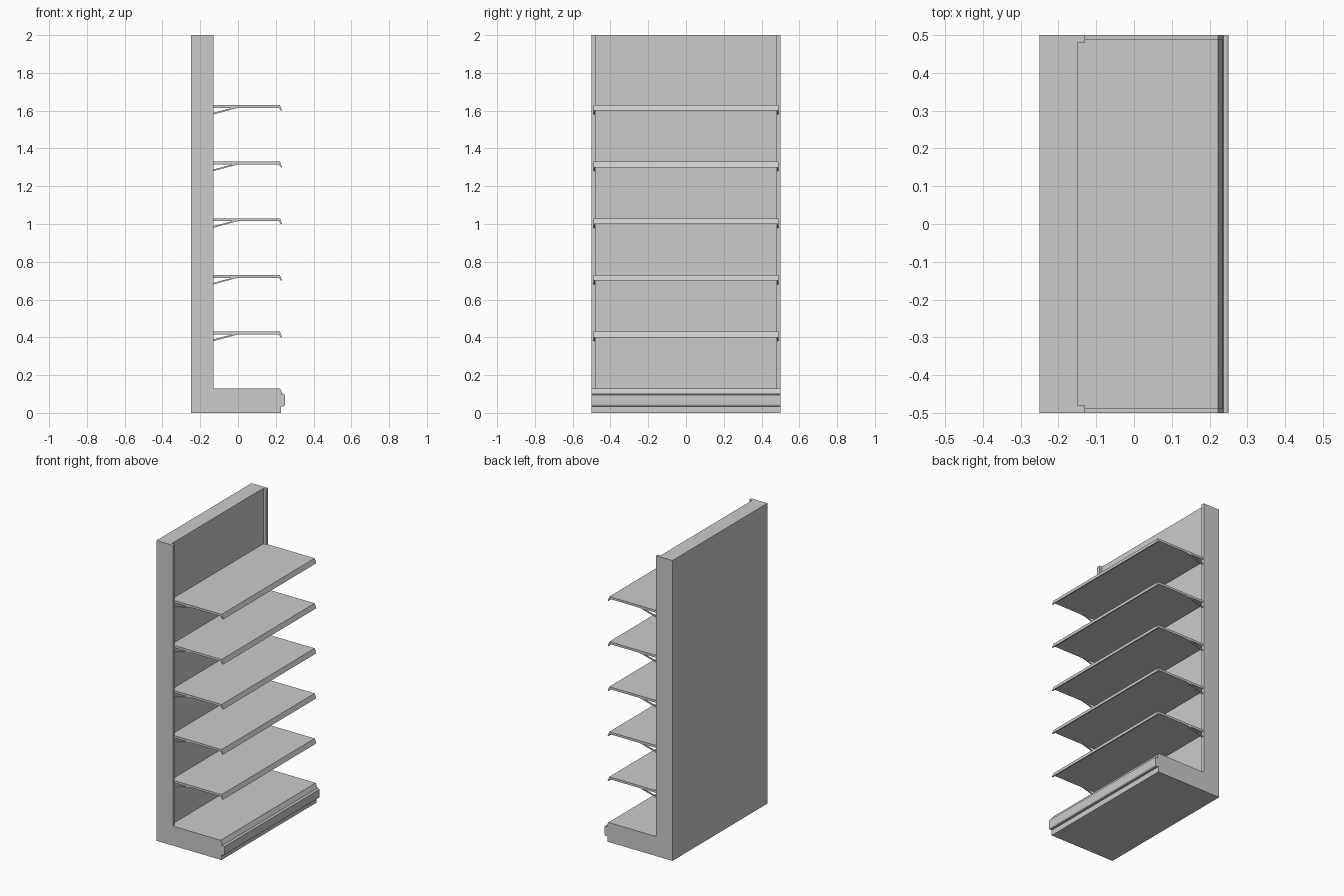
import bpy, bmesh

if "Cube" in bpy.data.objects:
    bpy.data.objects.remove(bpy.data.objects["Cube"])


def extrude(name, pts, axis, lo, hi):
    """Extrude a closed profile: axis 'y' takes (x, z) points, axis 'z' takes (x, y) points."""
    place = (lambda a, b, t: (a, t, b)) if axis == 'y' else (lambda a, b, t: (a, b, t))
    bm = bmesh.new()
    low = [bm.verts.new(place(a, b, lo)) for a, b in pts]
    high = [bm.verts.new(place(a, b, hi)) for a, b in pts]
    bm.faces.new(low)
    bm.faces.new(high)
    n = len(pts)
    for i in range(n):
        j = (i + 1) % n
        bm.faces.new((low[i], low[j], high[j], high[i]))
    bmesh.ops.recalc_face_normals(bm, faces=bm.faces)
    me = bpy.data.meshes.new(name)
    bm.to_mesh(me)
    bm.free()
    ob = bpy.data.objects.new(name, me)
    bpy.context.collection.objects.link(ob)
    return ob


BACK, PANEL, POST = -0.25, -0.15, -0.13

# Back wall with a forward-standing upright at each end
extrude("back_wall", [(BACK, -0.5), (POST, -0.5), (POST, -0.48), (PANEL, -0.48),
                      (PANEL, 0.48), (POST, 0.48), (POST, 0.5), (BACK, 0.5)], 'z', 0.0, 2.0)

# Base plinth with sloped deck lip and bumper rail
extrude("base_plinth", [(POST, 0.0), (0.228, 0.0), (0.228, 0.10), (0.237, 0.10),
                        (0.222, 0.13), (POST, 0.13)], 'y', -0.5, 0.5)
extrude("base_deck_rear", [(PANEL, 0.0), (POST, 0.0), (POST, 0.13), (PANEL, 0.13)],
        'y', -0.48, 0.48)
extrude("bumper_rail", [(0.228, 0.035), (0.243, 0.035), (0.248, 0.04), (0.25, 0.045),
                        (0.25, 0.095), (0.245, 0.098), (0.228, 0.098)], 'y', -0.5, 0.5)

# Five shelves, each with a front lip, rear tongue and two brackets
for i in range(5):
    z = 0.43 + 0.3 * i
    prof = [(POST, 0), (0.222, 0), (0.234, -0.03), (0.227, -0.03), (0.216, -0.015), (POST, -0.015)]
    extrude(f"shelf_{i + 1}", [(x, z + h) for x, h in prof], 'y', -0.49, 0.49)
    tongue = [(PANEL, 0), (POST, 0), (POST, -0.015), (PANEL, -0.015)]
    extrude(f"shelf_tongue_{i + 1}", [(x, z + h) for x, h in tongue], 'y', -0.48, 0.48)
    arm = [(POST, -0.05), (-0.02, -0.02), (0.0, -0.015), (-0.03, -0.015), (POST, -0.041)]
    for side, lo in (("left", -0.49), ("right", 0.483)):
        extrude(f"bracket_{side}_{i + 1}", [(x, z + h) for x, h in arm], 'y', lo, lo + 0.007)
